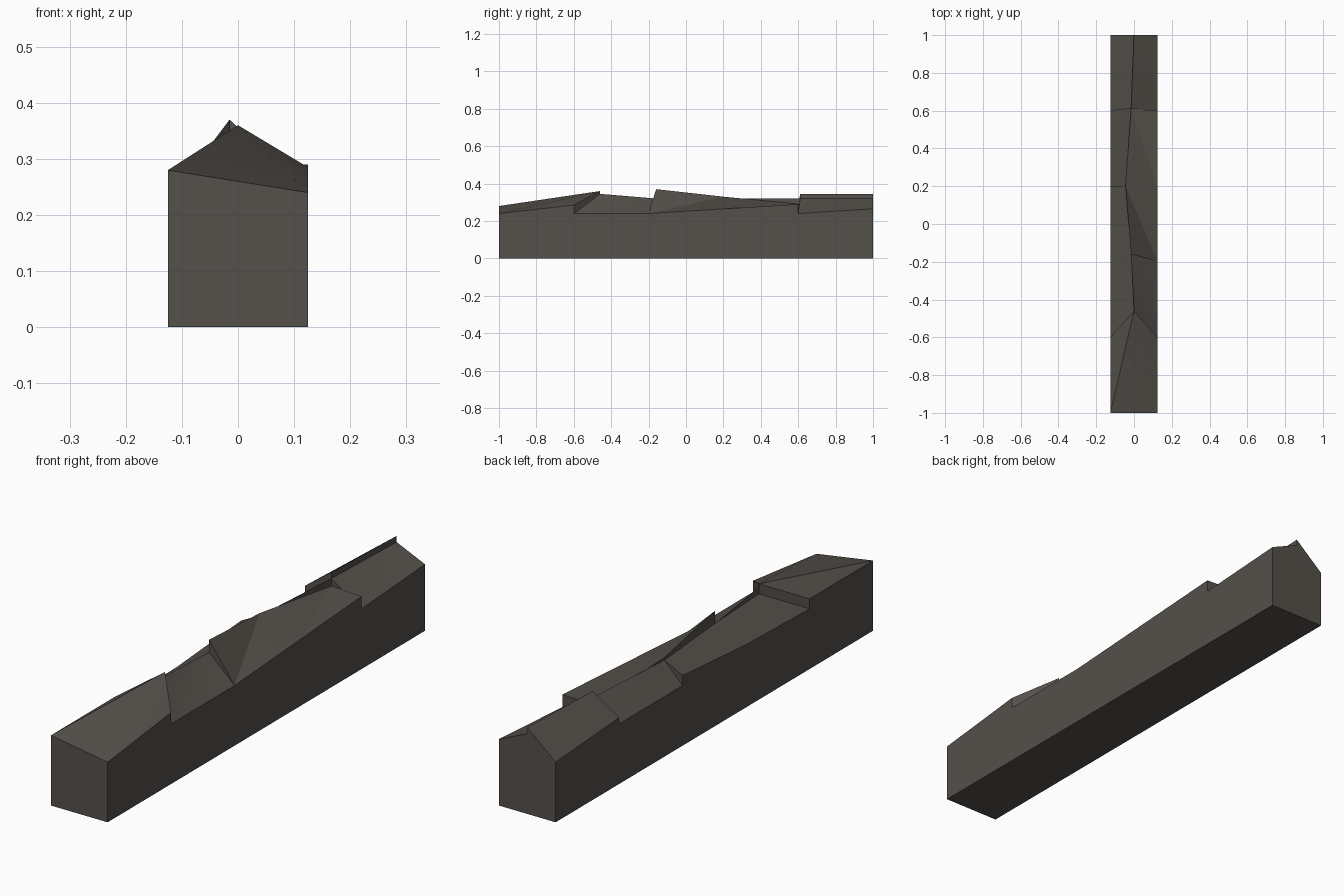
import bpy, bmesh, math
from mathutils import Vector

if "Cube" in bpy.data.objects:
    bpy.data.objects.remove(bpy.data.objects["Cube"], do_unlink=True)

HALF = 0.125
UP = Vector((0, 0, 1))
# Plan of the crooked ridge line
RIDGE = [(0, -0.46), (-0.015, -0.16), (-0.045, 0.2), (-0.015, 0.61), (0, 1)]
# Chipped panels per side; each station is edge y, edge z, ridge index, ridge z
PANELS = {
    1: [[(-0.6, 0.24, 0, 0.345), (-0.2, 0.24, 1, 0.32)],
        [(-0.2, 0.24, 1, 0.37), (0.2, 0.265, 2, 0.33), (0.6, 0.29, 3, 0.29)],
        [(0.6, 0.24, 3, 0.32), (1, 0.265, 4, 0.32)]],
    -1: [[(-0.6, 0.24, 0, 0.32), (-0.2, 0.25, 1, 0.32), (0.2, 0.28, 2, 0.32)],
         [(0.2, 0.24, 2, 0.32), (0.6, 0.24, 3, 0.32)],
         [(0.6, 0.265, 3, 0.345), (1, 0.24, 4, 0.345)]],
}
FRONT_Z = {1: (0.24, 0.285), -1: (0.28, 0.28)}
PEAK = Vector((*RIDGE[0], 0.36))

bm = bmesh.new()


def face(points, out):
    """Add a polygon whose normal follows the given direction."""
    f = bm.faces.new([bm.verts.new(p) for p in points])
    f.normal_update()
    if f.normal.dot(out) < 0:
        f.normal_flip()


def wall(a, b, toward_a):
    """Upright break between two edges over one plan line; they may cross."""
    d0, d1 = a[0].z - b[0].z, a[1].z - b[1].z
    if abs(d0) < 1e-5 and abs(d1) < 1e-5:
        return
    if d0 * d1 < -1e-9:
        mid = a[0].lerp(a[1], d0 / (d0 - d1))
        wall((a[0], mid), (b[0], mid), toward_a)
        wall((mid, a[1]), (mid, b[1]), toward_a)
        return
    loop = []
    for p in (a[0], a[1], b[1], b[0]):
        if all((p - q).length > 1e-5 for q in loop):
            loop.append(p)
    face(loop, toward_a if d0 + d1 < 0 else -toward_a)


def ends(side, station):
    y, z, i, rz = station
    return Vector((side * HALF, y, z)), Vector((*RIDGE[i], rz))


# Sloping panels, the steps between them, and the long sides
crest = {1: {}, -1: {}}
for side, panels in PANELS.items():
    x = side * HALF
    front = Vector((x, -1, FRONT_Z[side][0]))
    shoulder = Vector((x, -0.6, FRONT_Z[side][1]))
    face([front, shoulder, PEAK], UP)
    previous = (shoulder, PEAK)
    outline = [Vector((x, -1, 0)), front, shoulder]
    for panel in panels:
        rows = [ends(side, s) for s in panel]
        wall(previous, rows[0], Vector((0, -1, 0)))
        for s, (e0, r0), (e1, r1) in zip(panel, rows, rows[1:]):
            face([e0, e1, r1], UP)
            face([e0, r1, r0], UP)
            crest[side][s[2]] = (r0, r1)
        for edge, _ in rows:
            if (edge - outline[-1]).length > 1e-5:
                outline.append(edge)
        previous = rows[-1]
    outline.append(Vector((x, 1, 0)))
    face(outline, Vector((side, 0, 0)))

# Front facet and the breaks along the ridge
face([Vector((s * HALF, -1, FRONT_Z[s][0])) for s in (-1, 1)] + [PEAK], UP)
for i in range(len(RIDGE) - 1):
    wall(crest[1][i], crest[-1][i], Vector((1, 0, 0)))

# End faces and underside
corner = {(s, y): Vector((s * HALF, y, 0)) for s in (-1, 1) for y in (-1, 1)}
face([corner[-1, -1], corner[1, -1]]
     + [Vector((s * HALF, -1, FRONT_Z[s][0])) for s in (1, -1)], Vector((0, -1, 0)))
right_end, left_end = ends(1, PANELS[1][-1][-1]), ends(-1, PANELS[-1][-1][-1])
face([corner[-1, 1], corner[1, 1], *right_end, left_end[1], left_end[0]],
     Vector((0, 1, 0)))
face([corner[-1, -1], corner[1, -1], corner[1, 1], corner[-1, 1]], -UP)

bmesh.ops.remove_doubles(bm, verts=bm.verts, dist=1e-4)
mesh = bpy.data.meshes.new("stone_ridge_block")
bm.to_mesh(mesh)
bm.free()
block = bpy.data.objects.new("stone_ridge_block", mesh)
bpy.context.collection.objects.link(block)

# Dark stone
stone = bpy.data.materials.new("dark_stone")
stone.use_nodes = True
color = (0.09, 0.081, 0.07, 1)
stone.diffuse_color = color
stone.node_tree.nodes["Principled BSDF"].inputs["Base Color"].default_value = color
mesh.materials.append(stone)

bpy.ops.object.select_all(action='DESELECT')
block.select_set(True)
bpy.context.view_layer.objects.active = block
bpy.ops.object.shade_smooth_by_angle(angle=math.radians(20))
